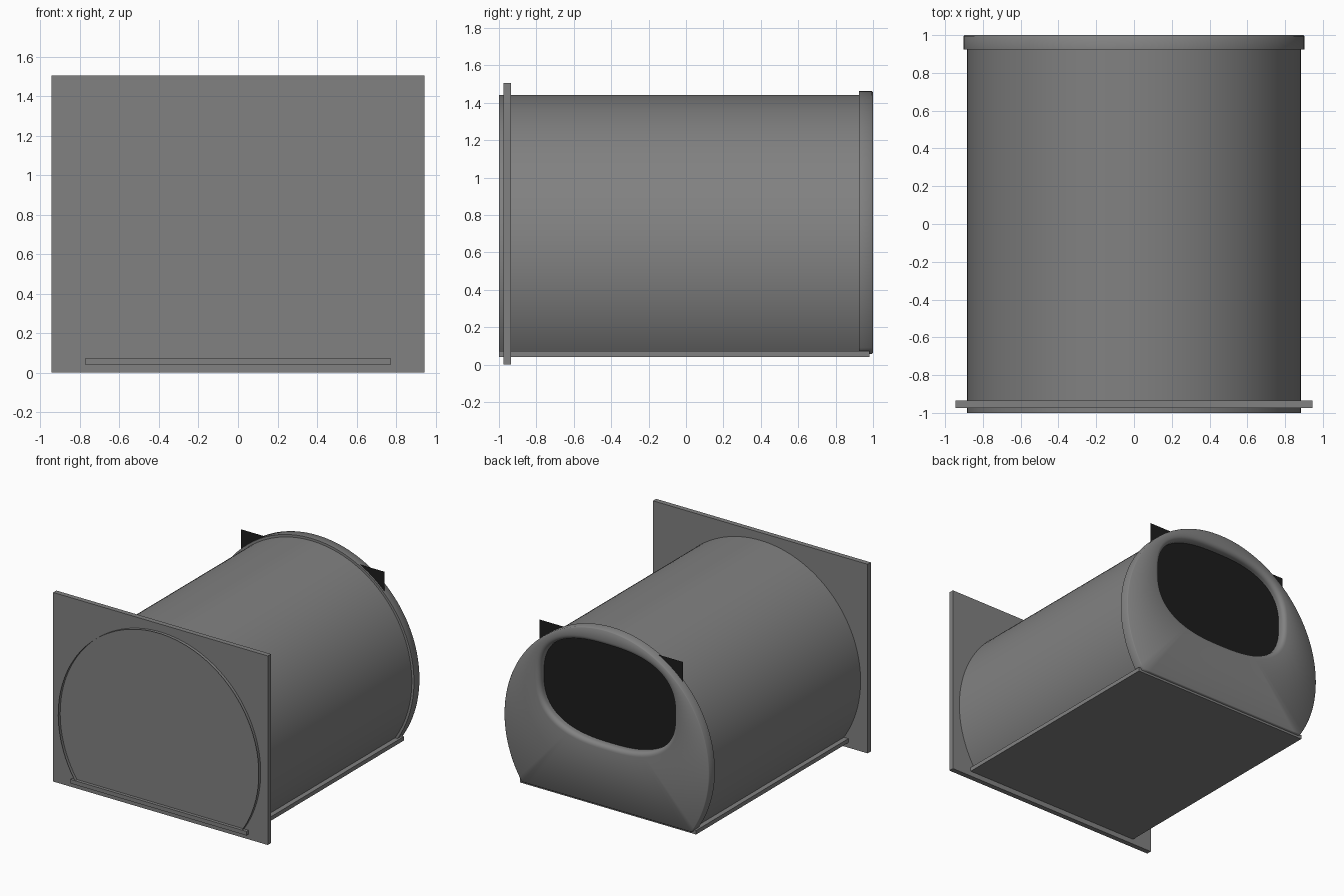
import bpy
import math

cube = bpy.data.objects.get("Cube")
if cube:
    bpy.data.objects.remove(cube, do_unlink=True)

AXIS_Z = 0.56      # height of the barrel axis
HOLE_Z = 0.942     # height of the window centre


def material(name, value):
    mat = bpy.data.materials.new(name)
    mat.use_nodes = True
    colour = (value, value, value, 1)
    mat.diffuse_color = colour
    mat.node_tree.nodes["Principled BSDF"].inputs["Base Color"].default_value = colour
    return mat


GREY = material("mid grey", 0.22)
BLACK = material("black", 0.012)


def make(name, verts, faces, mat, smooth=False):
    mesh = bpy.data.meshes.new(name)
    mesh.from_pydata(verts, [], faces)
    mesh.materials.append(mat)
    obj = bpy.data.objects.new(name, mesh)
    bpy.context.collection.objects.link(obj)
    if smooth:
        bpy.ops.object.select_all(action="DESELECT")
        obj.select_set(True)
        bpy.context.view_layer.objects.active = obj
        bpy.ops.object.shade_smooth_by_angle(angle=math.radians(60))
    return obj


def box(name, lo, hi, mat):
    bpy.ops.mesh.primitive_cube_add(size=1, location=[(a + b) / 2 for a, b in zip(lo, hi)])
    obj = bpy.context.object
    obj.name = name
    obj.scale = [b - a for a, b in zip(lo, hi)]
    bpy.ops.object.transform_apply(location=False, rotation=False, scale=True)
    obj.data.materials.append(mat)
    return obj


def arch(radius, cut, steps=96):
    """Circle arc in x and z, open where the level cut removes its bottom."""
    start = math.asin((cut - AXIS_Z) / radius)
    sweep = math.pi - 2 * start
    angles = [start + sweep * i / steps for i in range(steps + 1)]
    return [(radius * math.cos(a), AXIS_Z + radius * math.sin(a)) for a in angles]


def closed_arch(radius, cut, steps=24):
    """Arch closed by a straight, evenly divided bottom edge."""
    pts = arch(radius, cut)
    x0, x1 = pts[-1][0], pts[0][0]
    return pts + [(x0 + (x1 - x0) * i / steps, cut) for i in range(1, steps)]


def window(outline, half_w, half_h, power=2.6):
    """Rounded window outline with one point facing each outline point."""
    pts = []
    for x, z in outline:
        a = math.atan2(z - HOLE_Z, x)
        c, s = math.cos(a), math.sin(a)
        r = (abs(c / half_w) ** power + abs(s / half_h) ** power) ** (-1 / power)
        pts.append((r * c, HOLE_Z + r * s))
    return pts


def loft(name, rings, mat, closed):
    """Skin a list of (y, outline) rings."""
    n = len(rings[0][1])
    verts = [(x, y, z) for y, pts in rings for x, z in pts]
    faces = []
    for k in range(len(rings) - 1):
        for i in range(n if closed else n - 1):
            j = (i + 1) % n
            faces.append((k * n + i, (k + 1) * n + i, (k + 1) * n + j, k * n + j))
    return make(name, verts, faces, mat, smooth=True)


# Front plate and floor
box("front_plate", (-0.945, -0.975, 0), (0.945, -0.935, 1.505), GREY)
box("floor", (-0.775, -1, 0.04), (0.775, 0.98, 0.072), GREY)

# Thin barrel shell
barrel = arch(0.883, 0.06)
loft("barrel_shell", [(-1, barrel), (0.93, barrel)], GREY, closed=False)

# Rear cap: flange, rounded rim, flat face and rolled window edge
rim = closed_arch(0.902, 0.057)
rings = [
    (0.925, closed_arch(0.87, 0.08)),
    (0.925, rim),
    (0.994, rim),
    (1.0, closed_arch(0.896, 0.063)),
]
for i in range(6):
    a = math.pi / 2 * i / 5
    inset = 0.035 * math.sin(a)
    y = 1 - 0.035 * (1 - math.cos(a))
    rings.append((y, window(rim, 0.628 - inset, 0.432 - inset)))
rings.append((0.938, rings[-1][1]))
loft("rear_cap", rings, GREY, closed=True)

# Dark flat pane behind the window, its top corners passing through the rim
pane = [(0.63, 0.48), (-0.63, 0.48), (-0.63, 1.36), (0.63, 1.36)]
make("window_pane", [(x, 0.94, z) for x, z in pane], [(0, 1, 2, 3)], BLACK)
